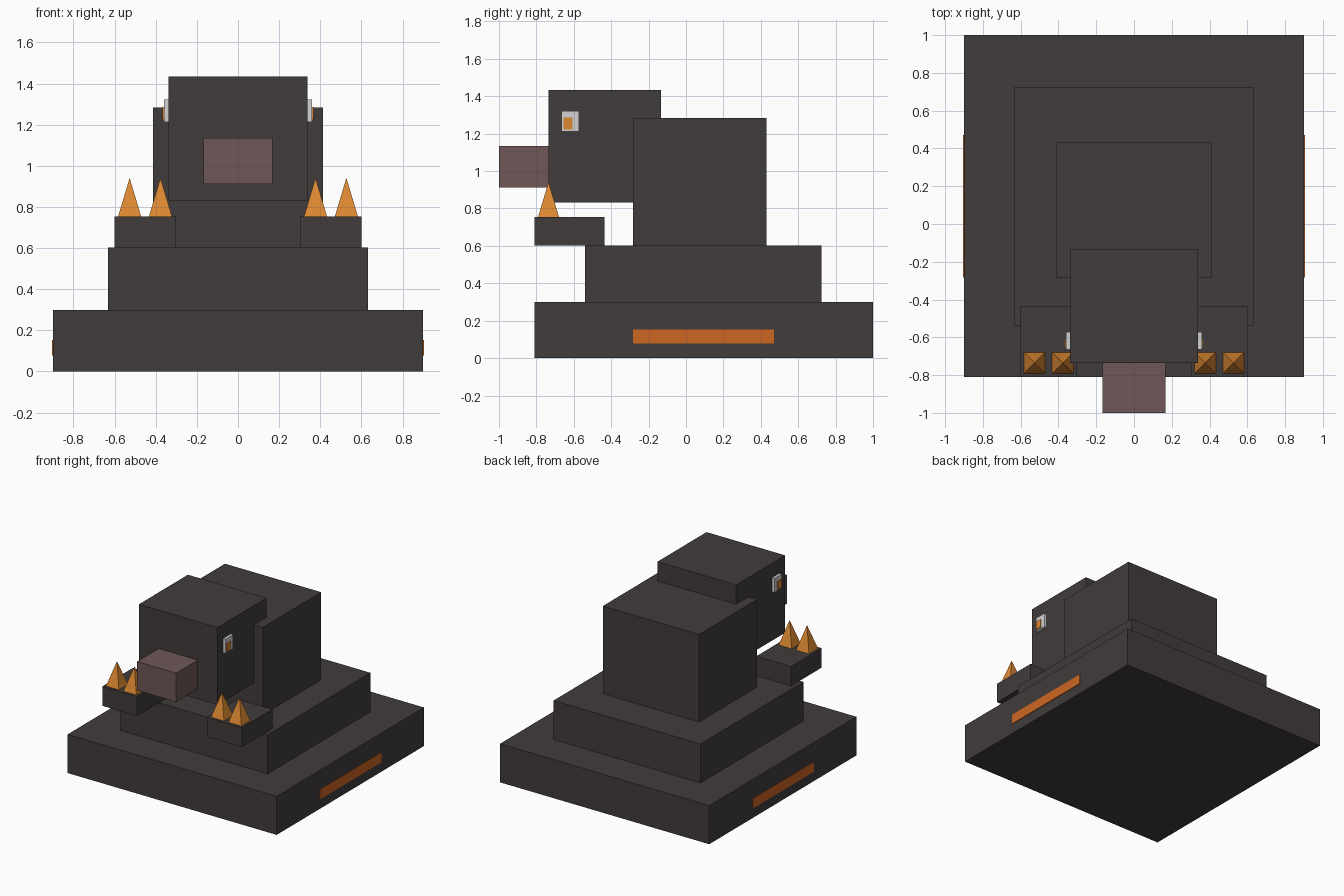
import bpy
import math

if "Cube" in bpy.data.objects:
    bpy.data.objects.remove(bpy.data.objects["Cube"])


def material(name, color):
    m = bpy.data.materials.new(name)
    m.diffuse_color = (*color, 1)
    m.use_nodes = True
    m.node_tree.nodes["Principled BSDF"].inputs["Base Color"].default_value = m.diffuse_color
    return m


STONE = material("dark stone", (0.054, 0.045, 0.045))
SNOUT = material("dusty rose", (0.16, 0.097, 0.097))
GLOW = material("burnt orange", (0.61, 0.133, 0.016))
CLAW = material("amber", (0.72, 0.25, 0.032))
WHITE = material("eye white", (0.65, 0.65, 0.65))


def box(name, mat, x, y, z):
    """Box spanning the given (min, max) ranges."""
    spans = (x, y, z)
    bpy.ops.mesh.primitive_cube_add(size=1, location=[(a + b) / 2 for a, b in spans])
    ob = bpy.context.object
    ob.name = name
    ob.scale = [b - a for a, b in spans]
    bpy.ops.object.transform_apply(location=False, rotation=False, scale=True)
    ob.data.materials.append(mat)


def side_box(name, mat, x, y, z):
    """Pair of boxes mirrored across x = 0."""
    box("right_" + name, mat, x, y, z)
    box("left_" + name, mat, (-x[1], -x[0]), y, z)


# Stepped plinth and body
box("base", STONE, (-0.9, 0.9), (-0.81, 1.0), (0, 0.30))
box("step", STONE, (-0.632, 0.632), (-0.54, 0.725), (0.30, 0.603))
box("body", STONE, (-0.414, 0.414), (-0.283, 0.431), (0.603, 1.284))

# Head and snout
box("head", STONE, (-0.338, 0.338), (-0.735, -0.133), (0.832, 1.434))
box("snout", SNOUT, (-0.168, 0.168), (-1.0, -0.735), (0.911, 1.135))

# Eyes, glowing side strips and paws
side_box("eye", WHITE, (0.338, 0.359), (-0.665, -0.572), (1.212, 1.322))
side_box("iris", CLAW, (0.359, 0.366), (-0.655, -0.608), (1.222, 1.287))
side_box("strip", GLOW, (0.9, 0.905), (-0.283, 0.47), (0.077, 0.152))
side_box("paw", STONE, (0.301, 0.601), (-0.81, -0.435), (0.603, 0.754))

# Pyramid claws on the paws
for i, x in enumerate((-0.527, -0.377, 0.377, 0.527)):
    bpy.ops.mesh.primitive_cone_add(vertices=4, radius1=0.056 * math.sqrt(2), depth=0.187,
                                    location=(x, -0.735, 0.754 + 0.0935),
                                    rotation=(0, 0, math.pi / 4))
    claw = bpy.context.object
    claw.name = f"claw_{i + 1}"
    claw.data.materials.append(CLAW)
